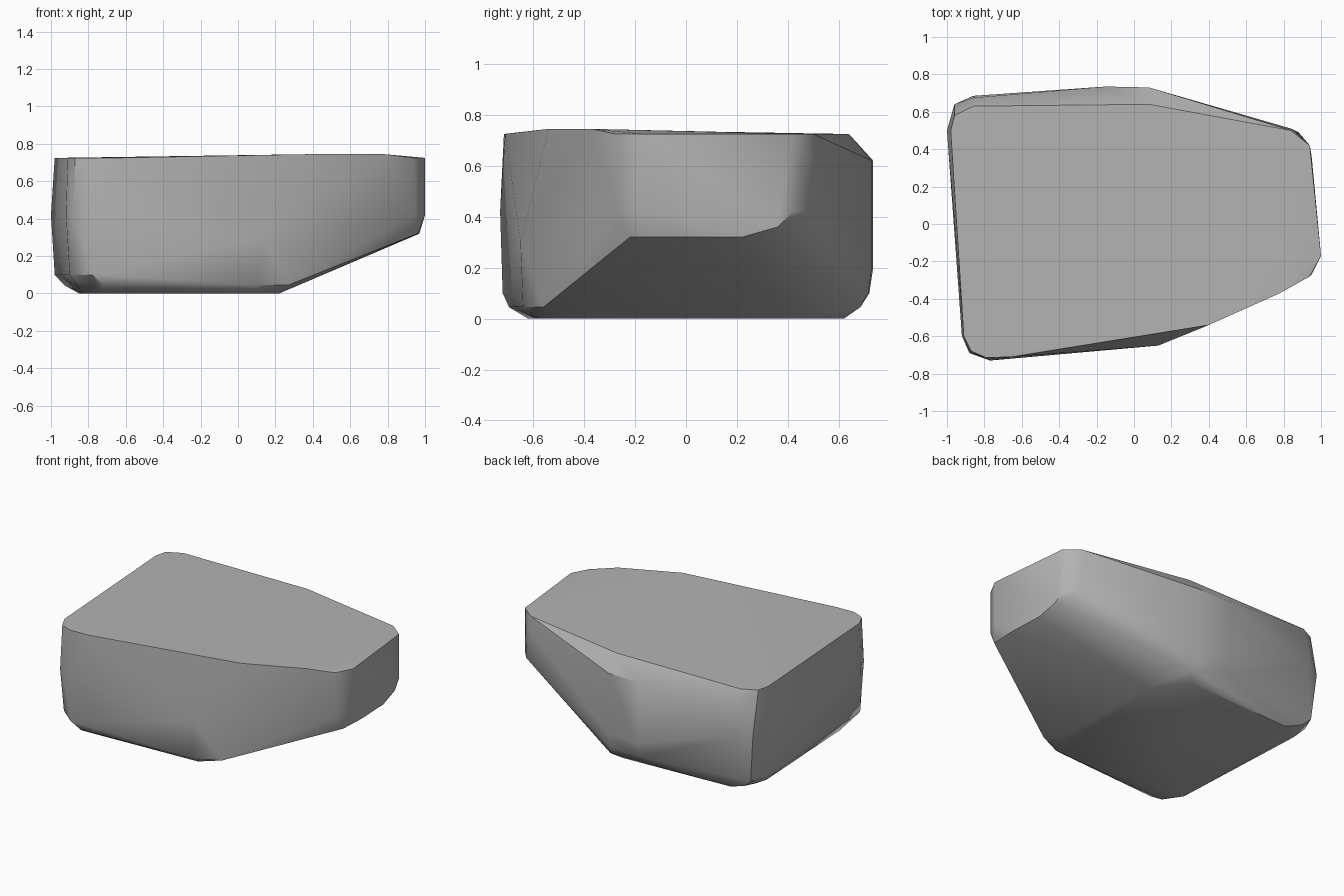
import bpy
import bmesh
import math

default_cube = bpy.data.objects.get("Cube")
if default_cube:
    bpy.data.objects.remove(default_cube, do_unlink=True)


def make_material(name, colour):
    material = bpy.data.materials.new(name)
    material.use_nodes = True
    material.diffuse_color = colour
    shader = material.node_tree.nodes["Principled BSDF"]
    shader.inputs["Base Color"].default_value = colour
    shader.inputs["Roughness"].default_value = 0.9
    return material


def level(height, *outline):
    """Lift a flat outline to one height."""
    return [(x, y, height) for x, y in outline]


# Flat upper face, with a slight crown toward the front
top_face = level(.725, (-.98, .5), (-.96, .58), (-.86, .63), (.08, .64),
                 (.84, .5), (.94, .42), (1, -.17), (.94, -.28),
                 (-.65, -.71), (-.79, -.715), (-.87, -.68), (-.91, -.6))
top_crown = level(.745, (.4, -.54), (.78, -.37))

# Bulging side walls
back_shoulder = level(.62, (-.86, .675), (-.15, .735), (.08, .73), (.84, .51))
waist = level(.42, (-1, .5), (-.96, .64), (-.86, .685), (-.77, -.73),
              (-.88, -.69), (-.92, -.6), (1, -.17), (.95, -.27),
              (.94, .42), (.88, .49))
front_bulge = level(.3, (.13, -.65))
back_base = level(.2, (-.15, .735), (.08, .73))

# Lower rim of the narrow end, where the sloping underside meets it
nose_rim = level(.32, (.96, -.22), (.97, -.04), (.96, .22)) + level(.36, (.95, .36))

# Rounded lower edges and the resting face
low_wall = level(.1, (-.98, .5), (-.93, .62), (-.15, .72), (.08, .715),
                 (-.78, -.72), (-.9, -.62))
low_edge = level(.045, (-.93, .45), (-.87, .6), (.1, .685), (-.72, -.695),
                 (.1, -.64), (.27, -.56))
resting_face = level(0, (-.85, .45), (-.75, .58), (.05, .62), (.22, .4),
                     (.22, -.45), (.1, -.58), (-.75, -.62), (-.83, -.5))

# Wrap all the levels in one faceted stone skin
bm = bmesh.new()
for ring in (top_face, top_crown, back_shoulder, waist, front_bulge,
             back_base, nose_rim, low_wall, low_edge, resting_face):
    for corner in ring:
        bm.verts.new(corner)
bmesh.ops.convex_hull(bm, input=bm.verts[:], use_existing_faces=False)
loose = [vert for vert in bm.verts if not vert.link_faces]
bmesh.ops.delete(bm, geom=loose, context="VERTS")
bmesh.ops.dissolve_limit(bm, angle_limit=math.radians(1),
                         verts=bm.verts[:], edges=bm.edges[:])
bmesh.ops.recalc_face_normals(bm, faces=bm.faces[:])

mesh = bpy.data.meshes.new("rock")
bm.to_mesh(mesh)
bm.free()
mesh.materials.append(make_material("stone grey", (.45, .45, .45, 1)))
rock = bpy.data.objects.new("rock", mesh)
bpy.context.collection.objects.link(rock)

# Soften shallow facets and keep the sharp rims
bpy.ops.object.select_all(action="DESELECT")
rock.select_set(True)
bpy.context.view_layer.objects.active = rock
bpy.ops.object.shade_smooth_by_angle(angle=math.radians(35))
